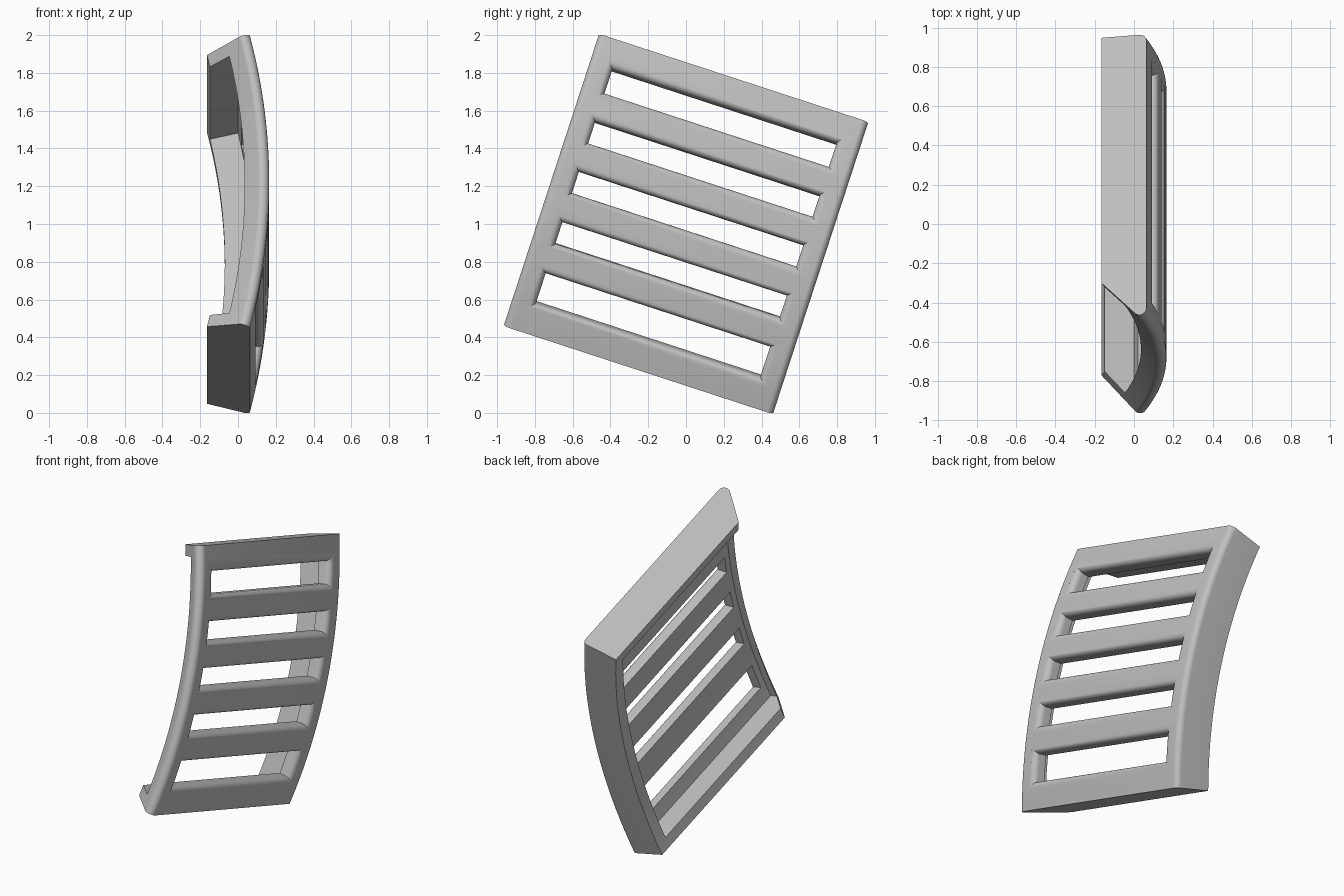
import bpy, bmesh, math
from mathutils import Vector

cube = bpy.data.objects.get("Cube")
if cube:
    bpy.data.objects.remove(cube)

RADIUS = 3.3          # curvature of the outer face
FRONT = 0.165         # furthest bulge of the outer face
TILT = math.radians(18.1)
HALF_U, HALF_V = 0.75, 0.814
DEPTH, SKIN = 0.235, 0.082
RIM_U, RIM_V = 0.08, 0.07
FILLET = 0.035


def place(u, d, v):
    """Bend flat panel coordinates (across, depth, along) and lean the panel."""
    a = math.asin(v / RADIUS)
    x = FRONT - RADIUS + (RADIUS - d) * math.cos(a)
    w = (RADIUS - d) * math.sin(a)
    c, s = math.cos(TILT), math.sin(TILT)
    return Vector((x, c * u + s * w, 1 - s * u + c * w))


def loft(name, rings):
    """Closed solid through equal-length rings of flat panel coordinates."""
    bm = bmesh.new()
    loops = [[bm.verts.new(place(*p)) for p in ring] for ring in rings]
    n = len(loops[0])
    for a, b in zip(loops, loops[1:]):
        for i in range(n):
            j = (i + 1) % n
            bm.faces.new((a[i], a[j], b[j], b[i]))
    bm.faces.new(loops[0])
    bm.faces.new(loops[-1])
    bmesh.ops.recalc_face_normals(bm, faces=bm.faces)
    mesh = bpy.data.meshes.new(name)
    bm.to_mesh(mesh)
    bm.free()
    obj = bpy.data.objects.new(name, mesh)
    bpy.context.collection.objects.link(obj)
    return obj


def sweep(name, section, half, steps=40):
    """Run a (u, d) section along the curve."""
    vs = [half * (2 * i / steps - 1) for i in range(steps + 1)]
    return loft(name, [[(u, d, v) for u, d in section] for v in vs])


def slot(name, low, high, half=0.625):
    """Slot cutter that flares to a rounded lip at the outer face."""
    turns = [math.pi / 2 * i / 8 for i in range(9)]
    levels = [(-0.05, FILLET)]
    levels += [(FILLET * (1 - math.cos(t)), FILLET * (1 - math.sin(t))) for t in turns]
    levels.append((0.2, 0))
    rings = []
    for d, e in levels:
        vs = [low - e + (high - low + 2 * e) * k / 4 for k in range(5)]
        rings.append([(-half - e, d, v) for v in vs] + [(half + e, d, v) for v in reversed(vs)])
    return loft(name, rings)


# Panel section: one undercut side, one deep side, rounded outer corners
inner = HALF_U - FILLET
undercut = [math.pi / 4 * (3 * i / 12 - 1) for i in range(13)]
square = [math.pi / 2 * i / 8 for i in range(9)]
section = [(-inner - FILLET * math.cos(t), FILLET - FILLET * math.sin(t)) for t in undercut]
section += [(inner + FILLET * math.sin(t), FILLET - FILLET * math.cos(t)) for t in square]
section += [(HALF_U, DEPTH), (DEPTH - HALF_U - FILLET * math.sqrt(2), DEPTH)]
panel = sweep("slatted_panel", section, HALF_V)

# Hollow back, leaving a low lip on the undercut side
wall = HALF_U - RIM_U
hollow = [(-wall, SKIN), (wall, SKIN), (wall, 0.4), (-wall, 0.4)]
cutters = [sweep("recess_cutter", hollow, HALF_V - RIM_V)]

# Five slots between the slats
spans = [(0.527, 0.662), (0.247, 0.368), (-0.033, 0.088), (-0.318, -0.196), (-0.65, -0.483)]
for low, high in spans:
    cutters.append(slot("slot_cutter", low, high))

for cutter in cutters:
    cutter.hide_render = True
    cutter.hide_viewport = True
    mod = panel.modifiers.new(cutter.name, 'BOOLEAN')
    mod.operation = 'DIFFERENCE'
    mod.solver = 'EXACT'
    mod.object = cutter

# Apply the cuts and drop the helpers
graph = bpy.context.evaluated_depsgraph_get()
cut_mesh = bpy.data.meshes.new_from_object(panel.evaluated_get(graph))
panel.modifiers.clear()
panel.data = cut_mesh
for cutter in cutters:
    bpy.data.objects.remove(cutter)

# Plain grey finish
grey = bpy.data.materials.new("plain_grey")
grey.use_nodes = True
colour = (0.53, 0.53, 0.53, 1)
grey.diffuse_color = colour
grey.node_tree.nodes["Principled BSDF"].inputs["Base Color"].default_value = colour
panel.data.materials.clear()
panel.data.materials.append(grey)

bpy.ops.object.select_all(action='DESELECT')
panel.select_set(True)
bpy.context.view_layer.objects.active = panel
bpy.ops.object.shade_smooth_by_angle(angle=math.radians(30))
